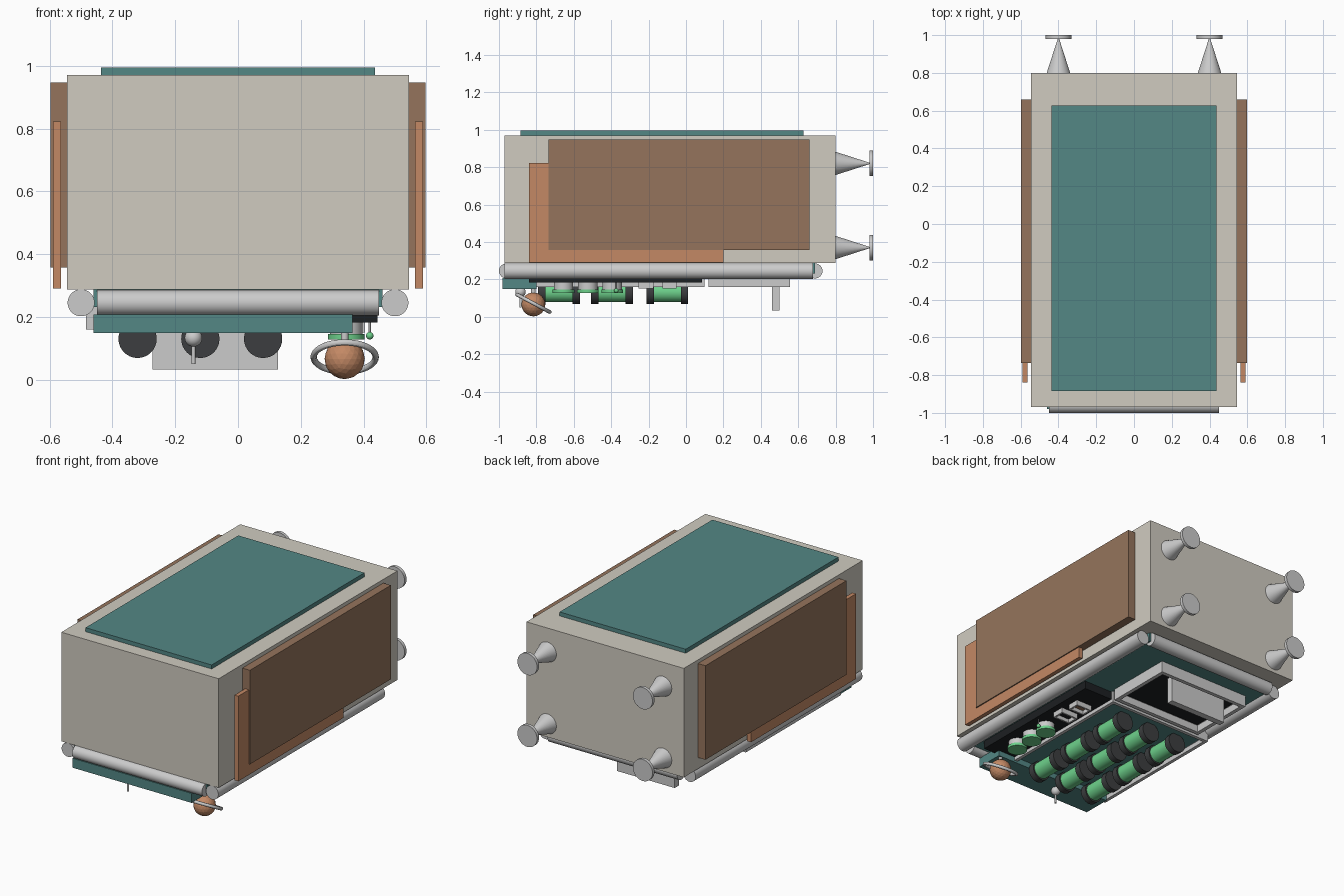
import bpy, bmesh, math
from mathutils import Vector

if "Cube" in bpy.data.objects:
    bpy.data.objects.remove(bpy.data.objects["Cube"])

def material(name, rgb):
    m = bpy.data.materials.new(name)
    m.diffuse_color = (*rgb, 1)
    m.use_nodes = True
    m.node_tree.nodes["Principled BSDF"].inputs["Base Color"].default_value = m.diffuse_color
    return m

CREAM = material("cream", (.63, .60, .53))
TEAL = material("teal", (.087, .242, .235))
ORANGE = material("orange", (.55, .25, .13))
BROWN = material("brown", (.30, .175, .107))
GREEN = material("green", (.155, .64, .26))
DARK = material("dark", (.045, .048, .05))
BLACK = material("black", (.012, .014, .016))

def finish(ob, name, mat, smooth=False):
    ob.name = name
    if mat:
        ob.data.materials.append(mat)
    if smooth:
        bpy.ops.object.shade_smooth_by_angle()
    return ob

def mesh_object(bm, name, mat):
    bmesh.ops.recalc_face_normals(bm, faces=bm.faces)
    me = bpy.data.meshes.new(name)
    bm.to_mesh(me)
    bm.free()
    ob = bpy.data.objects.new(name, me)
    bpy.context.collection.objects.link(ob)
    return finish(ob, name, mat)

def box_bm(x, y, z):
    bm = bmesh.new()
    bmesh.ops.create_cube(bm, size=1)
    for v in bm.verts:
        for i, r in enumerate((x, y, z)):
            v.co[i] = r[0] if v.co[i] < 0 else r[1]
    return bm

def box(name, x, y, z, mat=None):
    return mesh_object(box_bm(x, y, z), name, mat)

# Block with a rimmed recess in its underside
def tray(name, x, y, z, rim, depth, mat=None):
    bm = box_bm(x, y, z)
    bm.normal_update()
    under = min(bm.faces, key=lambda f: f.calc_center_median().z)
    bmesh.ops.inset_region(bm, faces=[under], thickness=rim)
    floor = bmesh.ops.extrude_discrete_faces(bm, faces=[under])["faces"][0]
    bmesh.ops.translate(bm, verts=floor.verts, vec=(0, 0, depth))
    return mesh_object(bm, name, mat)

# Cylinder or cone between two points
def rod(name, a, b, r1, mat=None, r2=None, sides=32):
    a, b = Vector(a), Vector(b)
    d = b - a
    bpy.ops.mesh.primitive_cone_add(vertices=sides, radius1=r1, radius2=r1 if r2 is None else r2,
                                    depth=d.length, location=(a + b) / 2,
                                    rotation=d.to_track_quat('Z', 'Y').to_euler())
    return finish(bpy.context.object, name, mat, True)

def ball(name, p, r, mat=None):
    bpy.ops.mesh.primitive_uv_sphere_add(segments=24, ring_count=12, radius=r, location=p)
    return finish(bpy.context.object, name, mat, True)

# Main cabinet and top plate
box("cabinet_body", (-.545, .545), (-.97, .80), (.287, .97), CREAM)
box("top_plate", (-.437, .437), (-.885, .627), (.97, .995), TEAL)

# Side panels, rear feet and side rails
for s, side in ((-1, "left"), (1, "right")):
    box(side + "_side_panel", sorted((s * .54, s * .597)), (-.735, .66), (.358, .947), BROWN)
    box(side + "_lower_panel", sorted((s * .564, s * .59)), (-.84, .20), (.29, .823), ORANGE)
    rod(side + "_rail", (s * .5, -.97, .245), (s * .5, .68, .245), .043)
    for z, level in ((.37, "lower"), (.82, "upper")):
        rod(f"{side}_{level}_foot_cone", (s * .4, .80, z), (s * .4, .98, z), .062, r2=.004)
        rod(f"{side}_{level}_foot_pad", (s * .4, .98, z), (s * .4, 1.0, z), .068)

# End rails and face plate
rod("front_rail", (-.45, -.96, .245), (.45, -.96, .245), .04)
rod("back_rail", (-.45, .69, .245), (.45, .69, .245), .04)
box("face_plate", (-.46, .46), (-.96, .69), (.232, .287), TEAL)

# Front ledge with lever
box("front_ledge", (-.46, .365), (-.98, -.80), (.148, .207), TEAL)
ball("lever_ball", (-.142, -.885, .133), .028)
rod("lever_stem", (-.142, -.885, .15), (-.142, -.885, .05), .006, sides=16)

# Tube tray with nine glowing tubes
tray("tube_tray", (-.485, .245), (-.84, .10), (.16, .235), .03, .028)
box("tube_tray_floor", (-.455, .215), (-.81, .07), (.184, .188), TEAL)
for x in (-.32, -.12, .08):
    for y in (-.68, -.395, -.10):
        rod("tube_glass", (x, y - .08, .13), (x, y + .08, .13), .052, GREEN)
        for s in (-1, 1):
            rod("tube_cap", (x, y + s * .072, .13), (x, y + s * .112, .13), .061, DARK)

# Control panel
box("control_panel", (.245, .445), (-.84, .085), (.182, .233), BLACK)
for y in (-.655, -.525, -.395):
    rod("knob_base", (.345, y, .185), (.345, y, .145), .052)
    rod("knob_cap", (.345, y, .146), (.345, y, .128), .058, GREEN)
ball("indicator_lamp", (.42, -.373, .14), .012, GREEN)
rod("indicator_stem", (.42, -.373, .185), (.42, -.373, .145), .004, sides=12)
tray("slot_frame_a", (.285, .405), (-.255, -.175), (.15, .185), .015, .025)
tray("slot_frame_b", (.285, .395), (-.125, -.05), (.15, .185), .015, .025)
box("slot_insert_a", (.30, .39), (-.24, -.19), (.17, .174), BLACK)
box("slot_insert_b", (.30, .38), (-.11, -.065), (.17, .174), BROWN)

# Framed window with upright fin
tray("window_frame", (-.39, .25), (.12, .555), (.16, .235), .035, .045)
box("window_floor", (-.355, .215), (.155, .52), (.2, .204), BLACK)
box("window_fin", (-.272, .128), (.46, .50), (.033, .205))

# Faceted orb with tilted ring
bpy.ops.mesh.primitive_ico_sphere_add(subdivisions=3, radius=.064, location=(.34, -.816, .066))
finish(bpy.context.object, "orb", ORANGE)
bpy.ops.mesh.primitive_torus_add(major_radius=.099, minor_radius=.01, major_segments=48, minor_segments=12,
                                 location=(.34, -.816, .072), rotation=(math.radians(-28), 0, 0))
finish(bpy.context.object, "orb_ring", None, True)
rod("orb_post", (.34, -.816, .185), (.34, -.816, .12), .012, sides=16)
